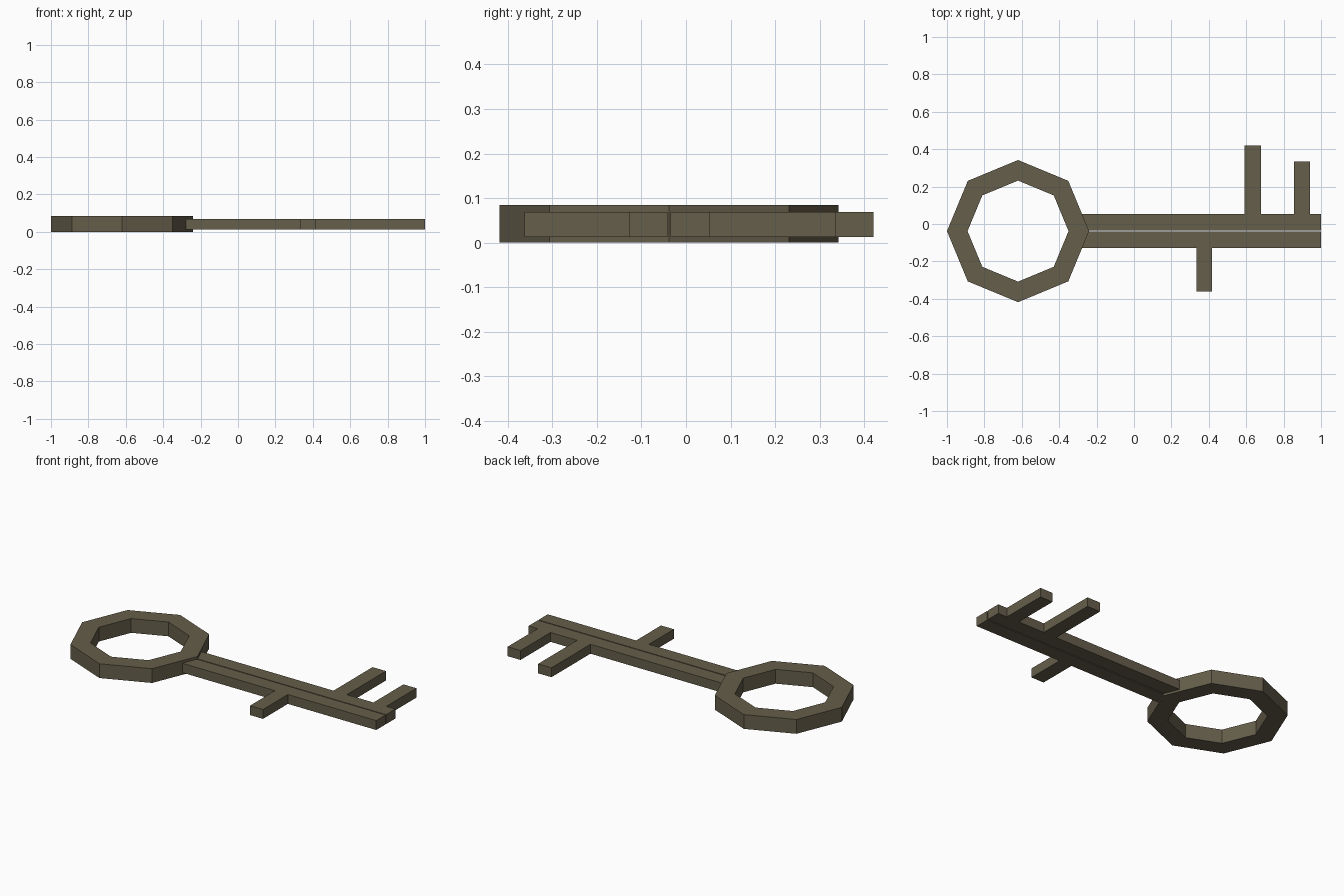
import bpy, bmesh, math

if "Cube" in bpy.data.objects:
    bpy.data.objects.remove(bpy.data.objects["Cube"])

mat = bpy.data.materials.new("dull_bronze")
mat.diffuse_color = (0.13, 0.112, 0.07, 1)
mat.use_nodes = True
mat.node_tree.nodes["Principled BSDF"].inputs["Base Color"].default_value = mat.diffuse_color


def finish(name, bm):
    bmesh.ops.recalc_face_normals(bm, faces=bm.faces)
    me = bpy.data.meshes.new(name)
    bm.to_mesh(me)
    bm.free()
    me.materials.append(mat)
    ob = bpy.data.objects.new(name, me)
    bpy.context.collection.objects.link(ob)
    return ob


def extrude_profile(name, pts, z0, z1):
    bm = bmesh.new()
    face = bm.faces.new([bm.verts.new((x, y, z0)) for x, y in pts])
    ext = bmesh.ops.extrude_face_region(bm, geom=[face], use_keep_orig=True)
    for v in ext["geom"]:
        if isinstance(v, bmesh.types.BMVert):
            v.co.z = z1
    return finish(name, bm)


def half_shaft(name, inner, outer, teeth):
    """Half of the shaft with its teeth; teeth = (x0, x1, tip y)."""
    pts = [(1.0, inner), (-0.30, inner), (-0.30, outer)]
    for x0, x1, tip in teeth:
        pts += [(x0, outer), (x0, tip), (x1, tip), (x1, outer)]
    pts.append((1.0, outer))
    return extrude_profile(name, pts, 0.013, 0.069)


# Octagonal bow (handle ring)
bm = bmesh.new()
rings = []
for i in range(8):
    c, s = math.cos(i * math.pi / 4), math.sin(i * math.pi / 4)
    rings.append([bm.verts.new((-0.62 + r * c, -0.038 + r * s, z))
                  for r, z in ((0.38, 0), (0.38, 0.085), (0.27, 0.085), (0.27, 0))])
for i in range(8):
    a, b = rings[i], rings[(i + 1) % 8]
    for k in range(4):
        n = (k + 1) % 4
        bm.faces.new((a[k], b[k], b[n], a[n]))
finish("bow_ring", bm)

# Shaft halves with a fine seam between them
half_shaft("shaft_upper_half", -0.035, 0.053,
           [(0.592, 0.68, 0.42), (0.855, 0.94, 0.335)])
half_shaft("shaft_lower_half", -0.041, -0.128, [(0.333, 0.418, -0.362)])
